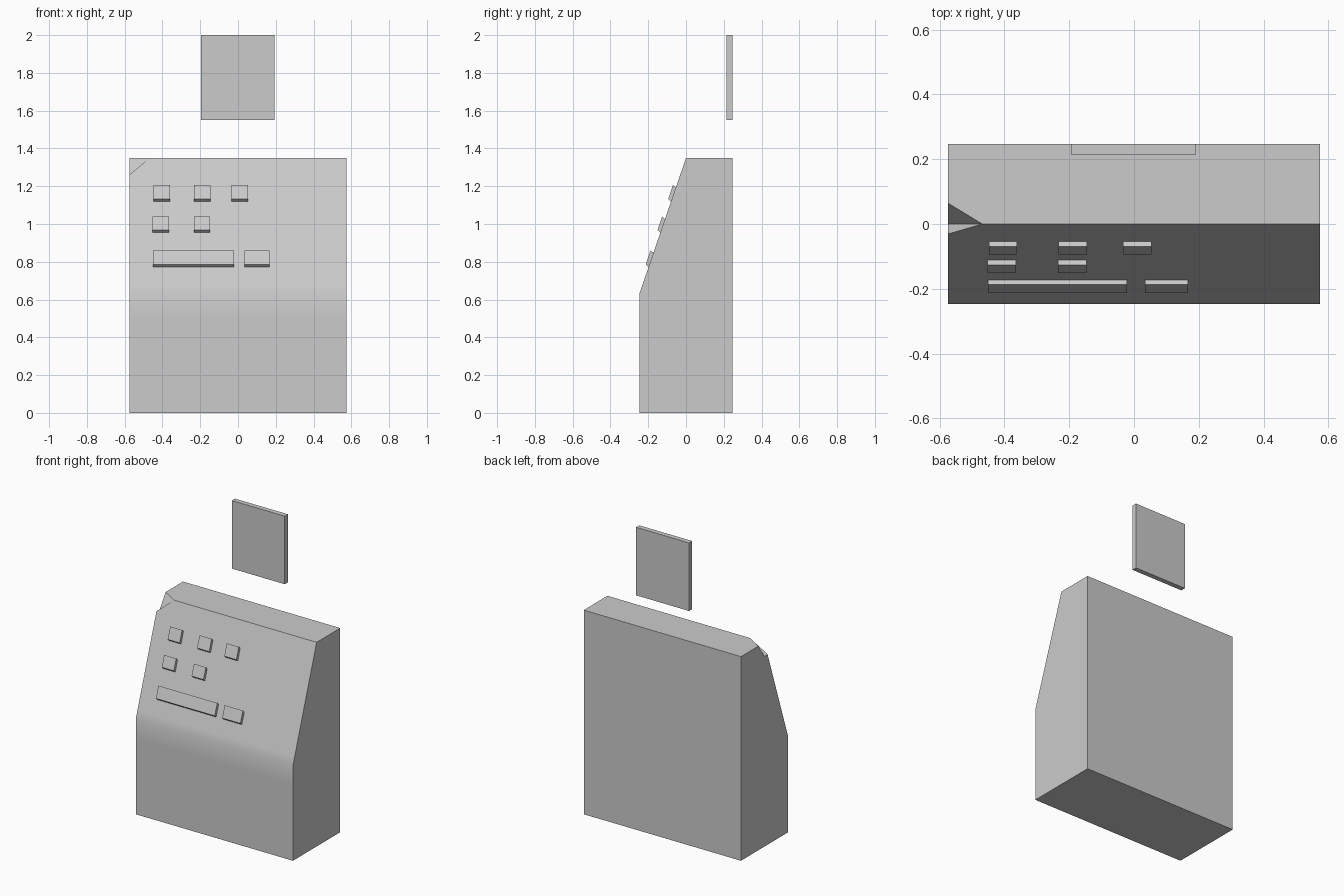
import bpy, bmesh

if "Cube" in bpy.data.objects:
    bpy.data.objects.remove(bpy.data.objects["Cube"])

W, D, H = 0.575, 0.247, 1.35      # half width, half depth, cabinet height
KNEE = 0.63                       # height where the front starts to lean back


def slope_y(z):
    """y of the leaning front panel at height z."""
    return -D * (H - z) / (H - KNEE)


def make_object(name, bm):
    bmesh.ops.recalc_face_normals(bm, faces=bm.faces)
    mesh = bpy.data.meshes.new(name)
    bm.to_mesh(mesh)
    bm.free()
    ob = bpy.data.objects.new(name, mesh)
    bpy.context.collection.objects.link(ob)
    return ob


def prism(name, profile, x0, x1):
    """Extrude a (y, z) profile from x0 to x1."""
    bm = bmesh.new()
    face = bm.faces.new([bm.verts.new((x0, y, z)) for y, z in profile])
    new = bmesh.ops.extrude_face_region(bm, geom=[face], use_keep_orig=True)["geom"]
    verts = [v for v in new if isinstance(v, bmesh.types.BMVert)]
    bmesh.ops.translate(bm, verts=verts, vec=(x1 - x0, 0, 0))
    return make_object(name, bm)


# Cabinet: side profile bridged left to right, with a chipped top left corner
bm = bmesh.new()
front = [(-D, 0), (-D, 0.5), (-D, KNEE), (slope_y(0.68), 0.68)]
back = [(D, H), (D, 0)]
chip = [(slope_y(1.26), 1.26), (0.0, 1.255), (0.065, H)]


def ring(x, pts):
    return [bm.verts.new((x, y, z)) for y, z in pts]


fl, fr = ring(-W, front), ring(W, front)
bl, br = ring(-W, back), ring(W, back)
r, s, q = ring(-W, chip)
corner = bm.verts.new((W, 0, H))
p = bm.verts.new((-0.468, 0, H))
for i in range(3):
    bm.faces.new((fl[i], fr[i], fr[i + 1], fl[i + 1]))
for loop in (
    (fl[3], fr[3], corner, p, r),          # leaning panel
    (q, p, corner, br[0], bl[0]),          # top
    (bl[0], br[0], br[1], bl[1]),          # back
    (bl[1], br[1], fr[0], fl[0]),          # bottom
    (p, q, s), (p, s, r),                  # chipped corner
    (*fl, r, s, q, *bl),                   # left side
    (*fr, corner, *br),                    # right side
):
    bm.faces.new(loop)
cabinet = make_object("cabinet", bm)
bpy.context.view_layer.objects.active = cabinet
cabinet.select_set(True)
bpy.ops.object.shade_smooth_by_angle(angle=0.5236)

# Raised panel buttons: rows of (bottom z, top z, x ranges)
rows = [
    (1.132, 1.207, [(-0.448, -0.361), (-0.233, -0.145), (-0.034, 0.054)]),
    (0.968, 1.040, [(-0.452, -0.364), (-0.234, -0.147)]),
    (0.786, 0.861, [(-0.451, -0.021), (0.034, 0.167)]),
]
LIFT = 0.0197                     # how far buttons stand out horizontally
IN_Y, IN_Z = 0.024, -0.022        # direction the buttons run into the panel
for n, (z0, z1, spans) in enumerate(rows, 1):
    lo, hi = (slope_y(z0) - LIFT, z0), (slope_y(z1) - LIFT, z1)
    profile = [lo, hi, (hi[0] + IN_Y, hi[1] + IN_Z), (lo[0] + IN_Y, lo[1] + IN_Z)]
    for k, (x0, x1) in enumerate(spans, 1):
        prism(f"button_row{n}_{k}", profile, x0, x1)

# Sign panel floating above the back edge
prism("sign_panel", [(0.214, 1.55), (D, 1.55), (D, 2.0), (0.214, 2.0)], -0.195, 0.192)
